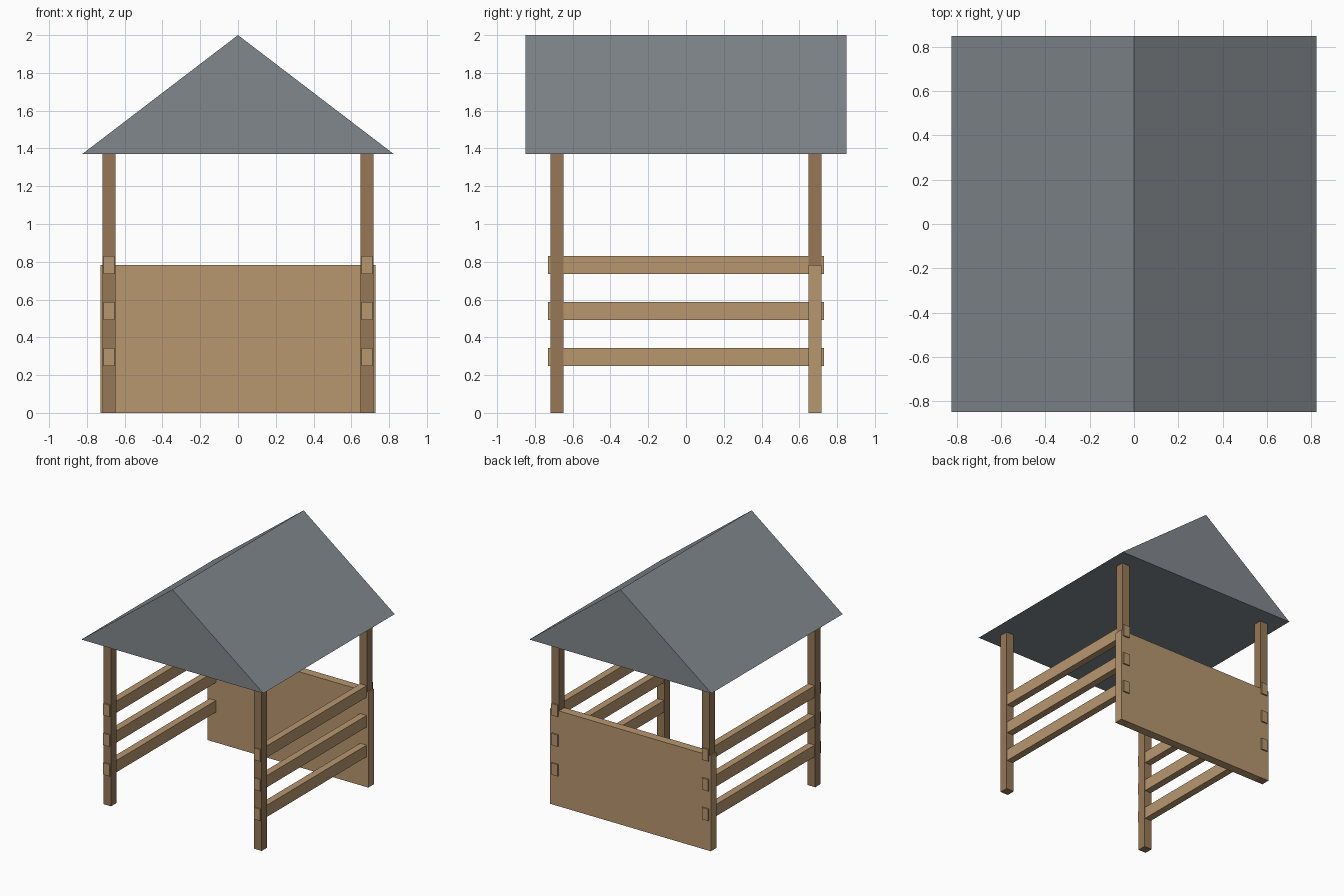
import bpy

if "Cube" in bpy.data.objects:
    bpy.data.objects.remove(bpy.data.objects["Cube"])


def material(name, rgb):
    m = bpy.data.materials.new(name)
    m.diffuse_color = (*rgb, 1)
    m.use_nodes = True
    m.node_tree.nodes["Principled BSDF"].inputs["Base Color"].default_value = m.diffuse_color
    return m


POST = material("dark_wood", (0.31, 0.19, 0.095))
WOOD = material("light_wood", (0.48, 0.31, 0.16))
ROOF = material("slate", (0.22, 0.245, 0.265))


def add_mesh(name, verts, faces, mat):
    me = bpy.data.meshes.new(name)
    me.from_pydata(verts, [], faces)
    me.materials.append(mat)
    ob = bpy.data.objects.new(name, me)
    bpy.context.collection.objects.link(ob)
    return ob


def box(name, x, y, z, mat):
    """Box from (min, max) ranges on each axis."""
    verts = [(a, b, c) for a in x for b in y for c in z]
    faces = [(0, 1, 3, 2), (4, 6, 7, 5), (0, 4, 5, 1),
             (2, 3, 7, 6), (0, 2, 6, 4), (1, 5, 7, 3)]
    return add_mesh(name, verts, faces, mat)


def around(c, half):
    return (c - half, c + half)


INSET = 0.683     # post centre distance from the middle
EAVE = 1.37       # underside of the roof

for sx, side in ((-1, "left"), (1, "right")):
    # Corner posts
    for sy, end in ((-1, "front"), (1, "back")):
        box(f"{end}_{side}_post", around(sx * INSET, 0.035),
            around(sy * INSET, 0.035), (0, EAVE), POST)
    # Side rails poking slightly through the posts
    for i, z in enumerate((0.296, 0.539, 0.783)):
        box(f"{side}_rail_{i + 1}", around(sx * INSET, 0.029),
            (-0.73, 0.73), around(z, 0.048), WOOD)

# Back panel
box("back_panel", (-0.728, 0.728), around(INSET, 0.0355), (0, 0.782), WOOD)

# Solid gable roof
profile = [(-0.825, EAVE), (0.825, EAVE), (0, 2.0)]
verts = [(x, y, z) for y in (-0.85, 0.85) for x, z in profile]
add_mesh("gable_roof", verts,
         [(0, 1, 2), (5, 4, 3), (0, 3, 4, 1), (1, 4, 5, 2), (2, 5, 3, 0)], ROOF)
